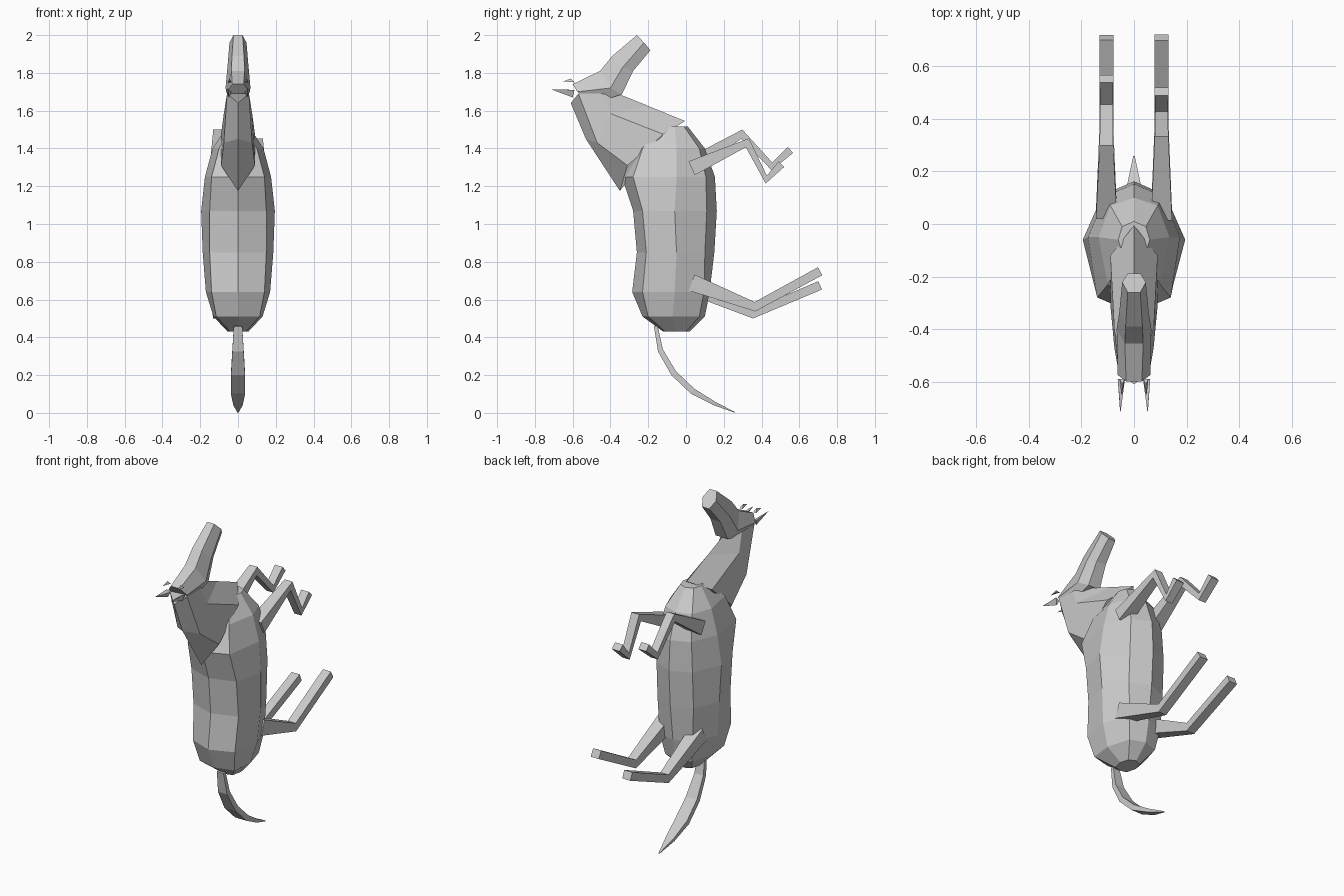
import bpy, bmesh
from mathutils import Vector

coat = bpy.data.materials.new("grey coat")
coat.diffuse_color = (0.6, 0.6, 0.6, 1)


def loft(name, rings):
    """Skin a list of equal-sized closed rings and cap both ends."""
    bm = bmesh.new()
    vs = [[bm.verts.new(p) for p in ring] for ring in rings]
    n = len(rings[0])
    for r, s in zip(vs, vs[1:]):
        for i in range(n):
            j = (i + 1) % n
            bm.faces.new((r[i], r[j], s[j], s[i]))
    bm.faces.new(vs[0][::-1])
    bm.faces.new(vs[-1])
    bmesh.ops.recalc_face_normals(bm, faces=bm.faces)
    me = bpy.data.meshes.new(name)
    bm.to_mesh(me)
    bm.free()
    me.materials.append(coat)
    ob = bpy.data.objects.new(name, me)
    bpy.context.collection.objects.link(ob)
    return ob


def tube(name, path):
    """Box-section limb; path rows are x, y, z, half width, half height."""
    pts = [Vector(p[:3]) for p in path]
    rings = []
    for i, p in enumerate(path):
        t0 = (pts[i] - pts[max(i - 1, 0)]).normalized()
        t1 = (pts[min(i + 1, len(pts) - 1)] - pts[i]).normalized()
        t = (t0 + t1).normalized()
        up = Vector((1, 0, 0)).cross(t).normalized() * p[4]
        side = Vector((p[3], 0, 0))
        rings.append([pts[i] + side + up, pts[i] - side + up,
                      pts[i] - side - up, pts[i] + side - up])
    return loft(name, rings)


# Body: z, back ridge y, back edge (x, y), flank (x, y), belly edge (x, y), belly y
body = [
    (0.43, -0.12, 0.04, -0.11, 0.055, -0.05, 0.04, 0.00, 0.02),
    (0.51, -0.23, 0.115, -0.20, 0.13, -0.07, 0.09, 0.07, 0.10),
    (0.64, -0.285, 0.14, -0.23, 0.17, -0.06, 0.11, 0.095, 0.125),
    (0.85, -0.26, 0.15, -0.21, 0.187, -0.05, 0.12, 0.10, 0.15),
    (1.07, -0.28, 0.15, -0.23, 0.195, -0.06, 0.12, 0.11, 0.163),
    (1.25, -0.34, 0.14, -0.28, 0.175, -0.05, 0.11, 0.105, 0.153),
    (1.40, -0.27, 0.10, -0.23, 0.135, -0.05, 0.09, 0.07, 0.10),
    (1.515, -0.13, 0.04, -0.12, 0.06, -0.06, 0.045, -0.01, 0.01),
]
loft("body", [[(0, yr, z), (a, ya, z), (w, yw, z), (b, yb, z), (0, ye, z),
               (-b, yb, z), (-w, yw, z), (-a, ya, z)]
              for z, yr, a, ya, w, yw, b, yb, ye in body])

# Neck: crest, upper side, lower side, throat
neck = [
    (0.090, (-0.35, 1.175), (-0.31, 1.31), (-0.12, 1.475), (-0.005, 1.545)),
    (0.075, (-0.53, 1.45), (-0.47, 1.43), (-0.40, 1.585), (-0.20, 1.625)),
    (0.058, (-0.61, 1.64), (-0.57, 1.69), (-0.45, 1.69), (-0.335, 1.68)),
]
loft("neck", [[(0, *c), (w, *u), (w, *l), (0, *t), (-w, *l), (-w, *u)]
              for w, c, u, l, t in neck])

# Head: forehead pair, cheek pair, jaw pair
head = [
    (0.030, (-0.60, 1.74), 0.062, (-0.575, 1.70), 0.035, (-0.51, 1.635)),
    (0.035, (-0.455, 1.81), 0.066, (-0.40, 1.72), 0.040, (-0.34, 1.685)),
    (0.032, (-0.39, 1.89), 0.056, (-0.335, 1.83), 0.032, (-0.28, 1.81)),
    (0.024, (-0.26, 2.0), 0.045, (-0.222, 1.96), 0.024, (-0.188, 1.92)),
]
loft("head", [[(f, *pf), (c, *pc), (j, *pj), (-j, *pj), (-c, *pc), (-f, *pf)]
              for f, pf, c, pc, j, pj in head])

# Ears, each with a small upper tuft
for s, side in ((1, "right"), (-1, "left")):
    for part, base, tip in (
        ("ear", ((0.035, -0.595, 1.70), (0.062, -0.59, 1.71), (0.048, -0.60, 1.67)),
         (0.052, -0.715, 1.713)),
        ("ear_tuft", ((0.035, -0.59, 1.75), (0.055, -0.59, 1.75), (0.045, -0.61, 1.77)),
         (0.047, -0.65, 1.755)),
    ):
        tx, ty, tz = tip
        loft(f"{part}_{side}", [[(s * x, y, z) for x, y, z in base],
                                [(s * (tx + dx), ty + dy, tz) for dx, dy in
                                 ((-0.001, 0), (0.001, 0), (0, 0.001))]])

# Legs: y, z, half width, half height along each limb
legs = {
    "front_leg_right": (1, [(0.03, 1.295, 0.04, 0.04), (0.325, 1.43, 0.026, 0.025),
                            (0.425, 1.235, 0.024, 0.021), (0.505, 1.317, 0.026, 0.021)]),
    "front_leg_left": (-1, [(0.04, 1.32, 0.04, 0.04), (0.295, 1.475, 0.026, 0.025),
                            (0.455, 1.305, 0.024, 0.021), (0.553, 1.392, 0.026, 0.021)]),
    "hind_leg_right": (1, [(0.03, 0.69, 0.04, 0.045), (0.365, 0.562, 0.027, 0.025),
                           (0.71, 0.75, 0.027, 0.024)]),
    "hind_leg_left": (-1, [(0.03, 0.67, 0.04, 0.045), (0.355, 0.525, 0.027, 0.025),
                           (0.71, 0.675, 0.027, 0.024)]),
}
for name, (s, rows) in legs.items():
    tube(name, [(s * 0.105, *r) for r in rows])

# Tail
tube("tail", [(0, -0.16, 0.46, 0.022, 0.010), (0, -0.135, 0.33, 0.030, 0.014),
              (0, -0.065, 0.21, 0.037, 0.016), (0, 0.035, 0.115, 0.038, 0.016),
              (0, 0.15, 0.05, 0.025, 0.010), (0, 0.258, 0.003, 0.003, 0.002)])
